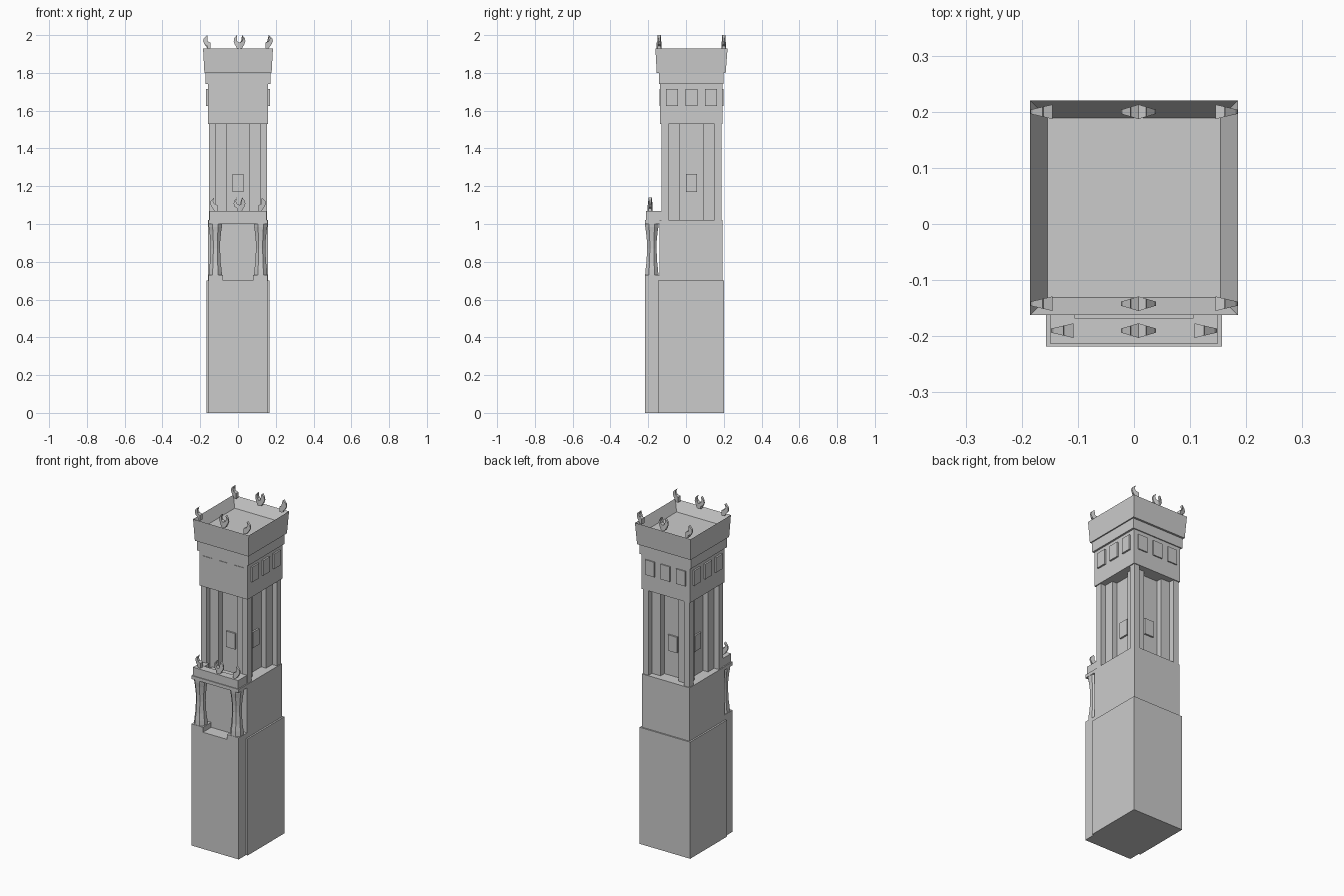
import bpy, bmesh

if "Cube" in bpy.data.objects:
    bpy.data.objects.remove(bpy.data.objects["Cube"])

CY = 0.029   # centre of the tower in y


def make(name, bm):
    bmesh.ops.recalc_face_normals(bm, faces=bm.faces[:])
    me = bpy.data.meshes.new(name)
    bm.to_mesh(me)
    bm.free()
    ob = bpy.data.objects.new(name, me)
    bpy.context.collection.objects.link(ob)
    return ob


def loft(name, rings, pit=None):
    """Join rings of points; pit = (rim width, depth) sinks the top."""
    bm = bmesh.new()
    vs = [[bm.verts.new(p) for p in r] for r in rings]
    n = len(rings[0])
    for a, b in zip(vs, vs[1:]):
        for i in range(n):
            j = (i + 1) % n
            bm.faces.new((a[i], a[j], b[j], b[i]))
    bm.faces.new(vs[0][::-1])
    top = bm.faces.new(vs[-1])
    if pit:
        bmesh.ops.recalc_face_normals(bm, faces=bm.faces[:])
        bmesh.ops.inset_region(bm, faces=[top], thickness=pit[0])
        bmesh.ops.translate(bm, verts=top.verts[:], vec=(0, 0, -pit[1]))
    return make(name, bm)


def rect(x0, x1, y0, y1, z):
    return [(x0, y0, z), (x1, y0, z), (x1, y1, z), (x0, y1, z)]


def box(name, x0, x1, y0, y1, z0, z1):
    return loft(name, [rect(x0, x1, y0, y1, z0), rect(x0, x1, y0, y1, z1)])


# Lower body
box("base", -.168, .168, -.148, .2, 0, .7)
box("front_base", -.157, .157, -.218, -.14, 0, .7)
box("middle_block", -.158, .158, -.14, .192, .7, 1.02)

# Porch: pedestals, flared octagonal columns, slab and parapet
for s in (-1, 1):
    xa, xb = sorted((s * .08, s * .157))
    box("column_pedestal", xa, xb, -.218, -.14, .7, .73)
    rings = []
    for z, r in ((.73, .035), (.76, .033), (.80, .028), (.87, .025),
                 (.91, .026), (.96, .031), (.985, .035), (1.0, .036)):
        k = r * .42
        oct_pts = [(r, -k), (r, k), (k, r), (-k, r),
                   (-r, k), (-r, -k), (-k, -r), (k, -r)]
        rings.append([(s * .12 + x, -.181 + y, z) for x, y in oct_pts])
    loft("porch_column", rings)
    xa, xb = sorted((s * .105, s * .15))
    box("porch_side_parapet", xa, xb, -.168, -.125, 1.02, 1.07)
box("porch_slab", -.157, .157, -.218, -.13, 1.0, 1.02)
box("porch_front_parapet", -.15, .15, -.213, -.168, 1.02, 1.07)
box("porch_deck", -.105, .105, -.168, -.09, 1.02, 1.04)

# Shaft with stepped corners
box("shaft_core", -.09, .09, CY - .09, CY + .09, 1.02, 1.54)
for sx in (-1, 1):
    for sy in (-1, 1):
        for name, a, b in (("corner_step", .06, .122), ("corner_pier", .118, .154)):
            xs = sorted((sx * a, sx * b))
            ys = sorted((CY + sy * (a + .004), CY + sy * (b + .004)))
            box(name, *xs, *ys, 1.02, 1.54)

# Crown
box("upper_room", -.16, .16, CY - .167, CY + .163, 1.53, 1.74)
box("cornice", -.171, .171, CY - .173, CY + .169, 1.74, 1.80)
loft("battlement", [rect(-.178, .178, CY - .184, CY + .181, 1.80),
                    rect(-.185, .185, CY - .191, CY + .191, 1.93)], (.044, .06))


# Raised window panels on all four sides
def panels(name, u, reach, w, z0, z1):
    for s in (-1, 1):
        a, b = sorted((s * (reach - .03), s * reach))
        box(name, a, b, CY + u - w, CY + u + w, z0, z1)
        box(name, u - w, u + w, CY + a, CY + b, z0, z1)


for u in (-.103, 0, .103):
    panels("upper_window", u, .17, .031, 1.625, 1.715)
panels("shaft_window", 0, .1, .03, 1.17, 1.265)

# Horn finials: half crescent that thins outward
HORN = [(.0, .0), (.012, .0), (.012, .014), (.025, .022), (.031, .038),
        (.028, .054), (.014, .07), (.019, .052), (.013, .038), (.0, .031)]


def horn(name, x, y, z, s, stretch=1.0):
    bm = bmesh.new()
    sides = []
    for d in (-1, 1):
        sides.append([bm.verts.new((x + s * px * stretch,
                                    y + d * (.013 - .3 * px), z - .002 + pz * 1.03))
                      for px, pz in HORN])
    f, b = sides
    n = len(HORN)
    caps = [bm.faces.new(f), bm.faces.new(b[::-1])]
    for i in range(n):
        j = (i + 1) % n
        bm.faces.new((f[j], f[i], b[i], b[j]))
    bmesh.ops.triangulate(bm, faces=caps)
    make(name, bm)


for y, z, xc in ((-.142, 1.93, .145), (.2, 1.93, .145), (-.19, 1.07, .108)):
    for s in (-1, 1):
        horn("centre_horn", .008, y, z, s)
        horn("corner_horn", s * xc, y, z, s, 1.28)
